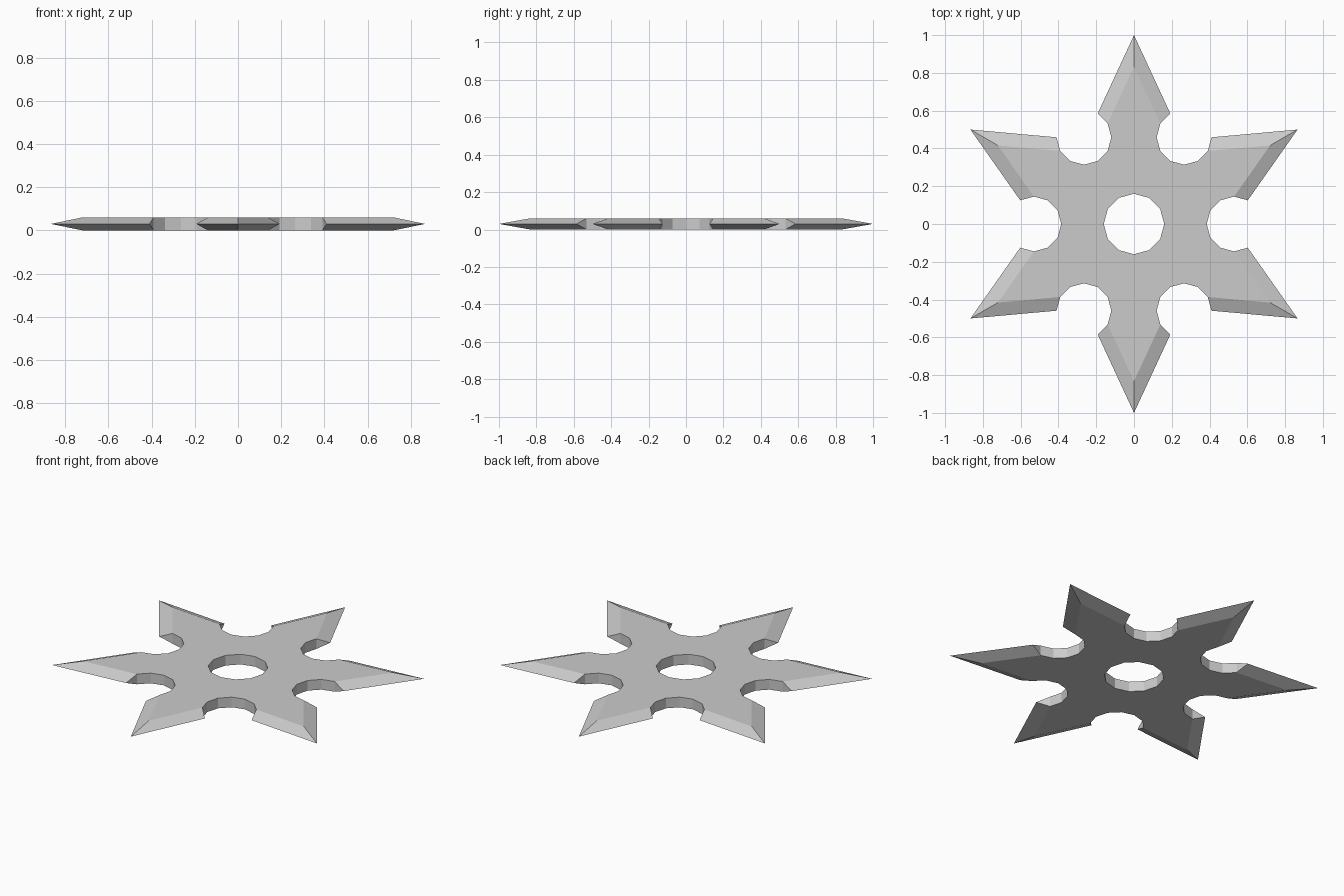
import bpy, bmesh
from math import sin, cos, radians
from mathutils import Vector, Matrix

if "Cube" in bpy.data.objects:
    bpy.data.objects.remove(bpy.data.objects["Cube"])

H = 0.06                            # thickness
MID = H / 2                         # height of the sharpened edge
HOLE_R = 0.16
NOTCH_C, NOTCH_R = 0.53, 0.145      # notch circle centre distance and radius
RIDGE = 0.832                       # where the flat face ends below each tip


def polar(r, deg, z=0.0, cx=0.0):
    return Vector((cx + r * cos(radians(deg)), r * sin(radians(deg)), z))


def at(points, z):
    return [Vector((p.x, p.y, z)) for p in points]


# One 30-degree wedge, from a notch axis (0 deg) to a blade axis (30 deg)
notch = [polar(NOTCH_R, a, cx=NOTCH_C) for a in (180, 150, 120, 90)]
hole = [polar(HOLE_R, 30), polar(HOLE_R, 0)]
ridge = polar(RIDGE, 30)
shoulder = polar(NOTCH_R, 60, MID, NOTCH_C)
tip = polar(1.0, 30, MID)

wedge = []
for z in (0, H):
    wedge.append(at(notch + [ridge] + hole, z))                          # flat face
    wedge.append(at([notch[-1]], z) + [shoulder, tip] + at([ridge], z))  # blade bevel
for a, b in list(zip(notch, notch[1:])) + [tuple(hole)]:                 # notch and hole walls
    wedge.append(at([a, b], 0) + at([b, a], H))
wedge.append(at([notch[-1]], 0) + [shoulder] + at([notch[-1]], H))       # notch end at the blade

# Mirror the wedge and repeat it around the centre
bm = bmesh.new()
for k in range(6):
    for side in (1, -1):
        m = Matrix.Rotation(radians(60 * k), 4, 'Z') @ Matrix.Diagonal((1, side, 1, 1))
        for face in wedge:
            bm.faces.new([bm.verts.new(m @ p) for p in face])
bmesh.ops.remove_doubles(bm, verts=bm.verts[:], dist=0.0005)
bmesh.ops.recalc_face_normals(bm, faces=bm.faces[:])

mesh = bpy.data.meshes.new("throwing_star")
bm.to_mesh(mesh)
bm.free()
star = bpy.data.objects.new("throwing_star", mesh)
bpy.context.collection.objects.link(star)
